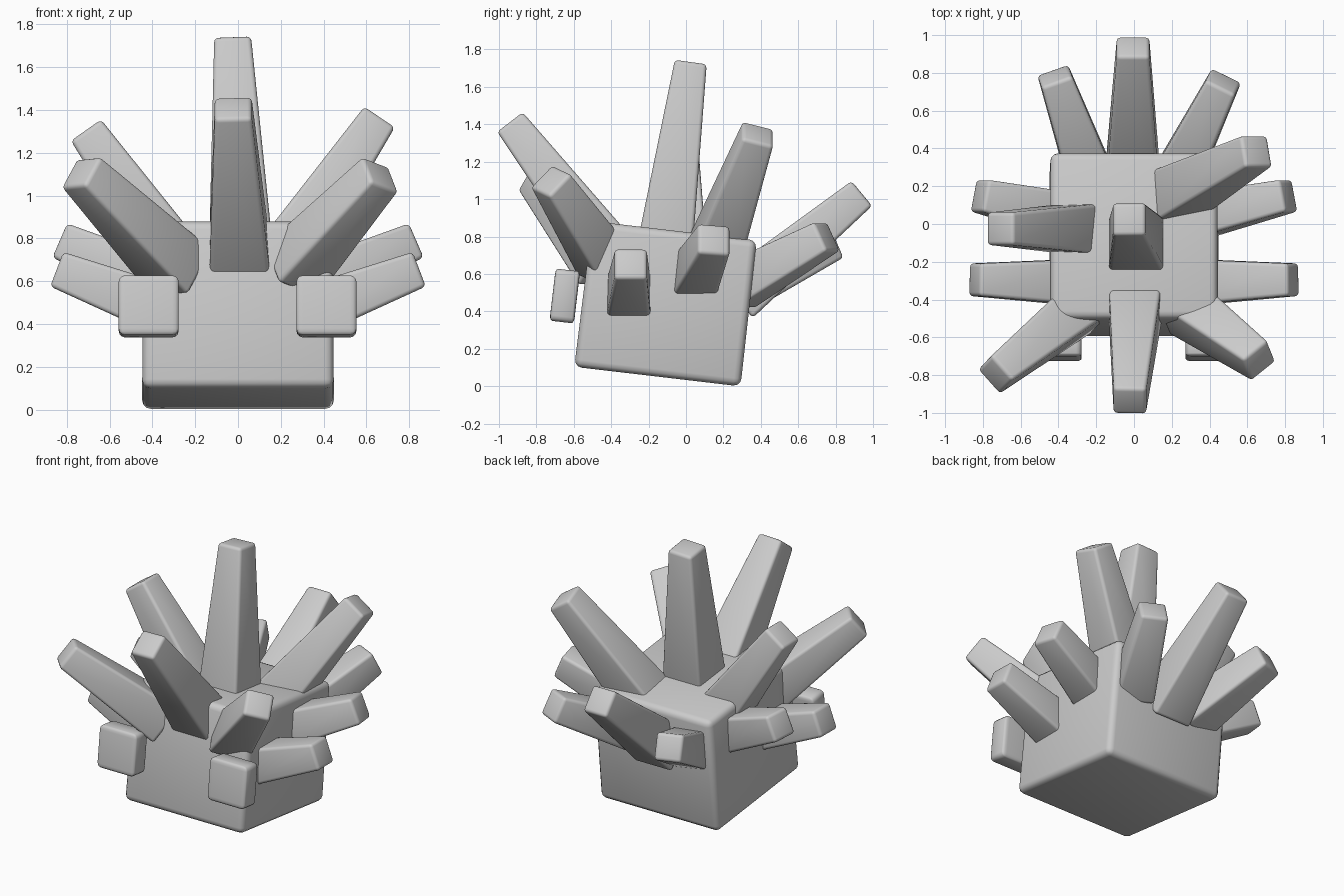
import bpy, bmesh, math
from mathutils import Vector, Matrix

if "Cube" in bpy.data.objects:
    bpy.data.objects.remove(bpy.data.objects["Cube"])

grey = bpy.data.materials.new("stone_grey")
grey.diffuse_color = (0.6, 0.6, 0.6, 1)
grey.use_nodes = True
grey.node_tree.nodes["Principled BSDF"].inputs["Base Color"].default_value = grey.diffuse_color
TILT = Matrix.Rotation(math.radians(-6.7), 4, 'X')
TIP, TAPER, BURIED = 0.172, 0.125, 0.12


def block(name, matrix, bottom, top, height, radius):
    """Rounded square frustum centred on the local origin, axis along local z."""
    bm = bmesh.new()
    bmesh.ops.create_cube(bm, size=1)
    for v in bm.verts:
        w = top if v.co.z > 0 else bottom
        v.co = Vector((v.co.x * w, v.co.y * w, v.co.z * height))
    bmesh.ops.bevel(bm, geom=bm.edges[:], offset=radius, segments=3,
                    profile=0.5, affect='EDGES')
    bm.transform(matrix)
    bmesh.ops.recalc_face_normals(bm, faces=bm.faces)
    mesh = bpy.data.meshes.new(name)
    bm.to_mesh(mesh)
    bm.free()
    mesh.materials.append(grey)
    ob = bpy.data.objects.new(name, mesh)
    bpy.context.collection.objects.link(ob)
    bpy.ops.object.select_all(action='DESELECT')
    ob.select_set(True)
    bpy.context.view_layer.objects.active = ob
    bpy.ops.object.shade_smooth_by_angle(angle=math.radians(40))
    return ob


def spike(name, root, tip, side):
    """Tapered spike from the body surface to its tip; side sets the roll."""
    root, tip = Vector(root), Vector(tip)
    axis = (tip - root).normalized()
    root = root - axis * BURIED
    length = (tip - root).length
    u = Vector(side)
    u = (u - axis * u.dot(axis)).normalized()
    v = axis.cross(u)
    rot = Matrix((u, v, axis)).transposed().to_4x4()
    block(name, Matrix.Translation((root + tip) / 2) @ rot,
          TIP + TAPER * length, TIP, length, 0.02)


# tilted body
block("body", Matrix.Translation((0, -0.107, 0.441)) @ TILT, 0.895, 0.885, 0.785, 0.04)

# square eyes floating just ahead of the face
for label, x in (("left", -0.417), ("right", 0.413)):
    eye = Matrix.Translation((x, -0.648, 0.482)) @ TILT
    block(label + "_eye", eye @ Matrix.Diagonal((1, 0.47, 1, 1)), 0.28, 0.28, 0.28, 0.03)

# spikes along the middle
X, Y = (1, 0, 0), (0, 1, 0)
spike("front_spike", (0.005, -0.45, 0.77), (-0.022, -0.94, 1.41), X)
spike("top_spike", (0.01, -0.10, 0.835), (-0.025, 0.025, 1.73), X)
spike("back_spike", (-0.007, 0.36, 0.55), (-0.005, 0.94, 1.03), X)

# spikes leaning out from the top edges
spike("upper_left_spike", (-0.34, -0.025, 0.78), (-0.71, -0.025, 1.305), Y)
spike("upper_right_spike", (0.27, 0.18, 0.79), (0.65, 0.385, 1.35), Y)

# spikes on the flanks
for label, s in (("left", -1), ("right", 1)):
    spike(label + "_flank_front_spike", (s * 0.44, -0.305, 0.50), (s * 0.845, -0.295, 0.655), Y)
    spike(label + "_flank_rear_spike", (s * 0.44, 0.065, 0.62), (s * 0.82, 0.15, 0.785), Y)

# spikes on the four upper corners
spike("front_left_spike", (-0.335, -0.48, 0.71), (-0.735, -0.80, 1.11), (0.67, -0.72, 0.05))
spike("front_right_spike", (0.32, -0.475, 0.725), (0.665, -0.725, 1.10), (0.13, 0.115, -0.06))
spike("back_left_spike", (-0.27, 0.36, 0.56), (-0.42, 0.785, 0.765), (0.94, 0.33, 0))
spike("back_right_spike", (0.28, 0.36, 0.58), (0.475, 0.755, 0.80), (0.9, -0.44, 0))
